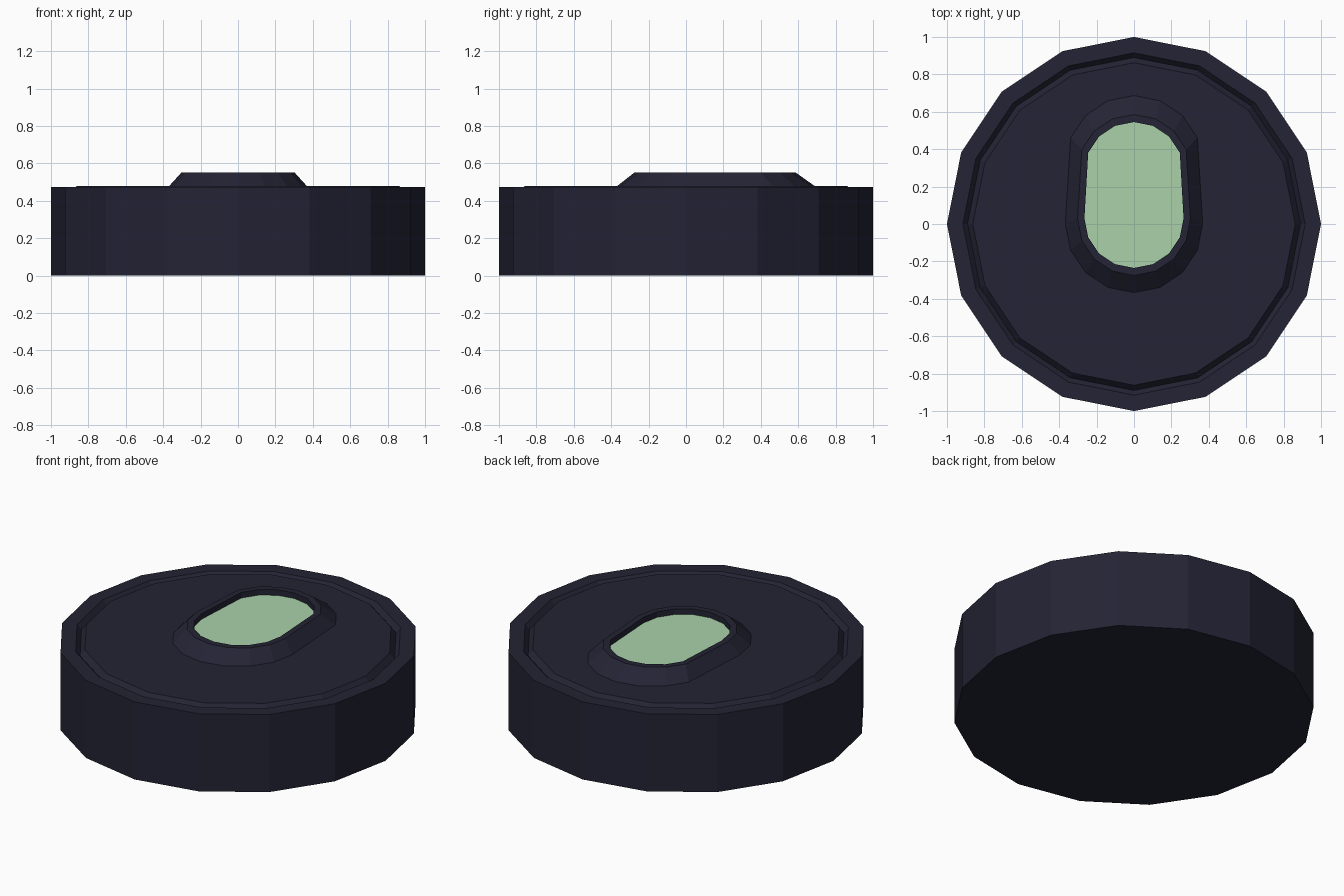
import bpy, bmesh, math

if "Cube" in bpy.data.objects:
    bpy.data.objects.remove(bpy.data.objects["Cube"])


def material(name, rgb):
    m = bpy.data.materials.new(name)
    m.diffuse_color = (*rgb, 1.0)
    m.use_nodes = True
    m.node_tree.nodes["Principled BSDF"].inputs["Base Color"].default_value = m.diffuse_color
    return m


dark = material("dark navy", (0.017, 0.017, 0.035))
green = material("pale green", (0.40, 0.64, 0.40))
STEP = math.tau / 16


def circle(r, z):
    return [(r * math.cos(i * STEP), r * math.sin(i * STEP), z) for i in range(16)]


def slot(r, y0, y1, z):
    # Tapered oblong: front half circle at y0, back arc at y1
    back = [(r * math.cos(i * STEP), y1 + r * math.sin(i * STEP), z) for i in range(1, 8)]
    front = [(r * math.cos(i * STEP), y0 + r * math.sin(i * STEP), z) for i in range(8, 17)]
    return back + front


def loft(name, rings, mat, cap_start=True, cap_end=True):
    bm = bmesh.new()
    loops = [[bm.verts.new(p) for p in ring] for ring in rings]
    n = len(loops[0])
    for a, b in zip(loops, loops[1:]):
        for i in range(n):
            j = (i + 1) % n
            bm.faces.new((a[i], a[j], b[j], b[i]))
    if cap_start:
        bm.faces.new(loops[0][::-1])
    if cap_end:
        bm.faces.new(loops[-1])
    mesh = bpy.data.meshes.new(name)
    bm.to_mesh(mesh)
    bm.free()
    mesh.materials.append(mat)
    ob = bpy.data.objects.new(name, mesh)
    bpy.context.collection.objects.link(ob)
    return ob


# Drum body with a shallow groove just inside the rim
profile = [(1.0, 0.0), (1.0, 0.475), (0.915, 0.475), (0.89, 0.447), (0.862, 0.48)]
loft("drum_body", [circle(r, z) for r, z in profile], dark)

# Raised bezel with sloped sides and a recessed window
loft("window_bezel", [
    slot(0.368, 0.0, 0.32, 0.479),
    slot(0.302, 0.027, 0.283, 0.552),
    slot(0.265, 0.03, 0.28, 0.552),
    slot(0.265, 0.03, 0.28, 0.518),
], dark, cap_start=False, cap_end=False)

# Window pane closing the recess
loft("window_pane", [slot(0.265, 0.03, 0.28, 0.518)], green, cap_start=False)
